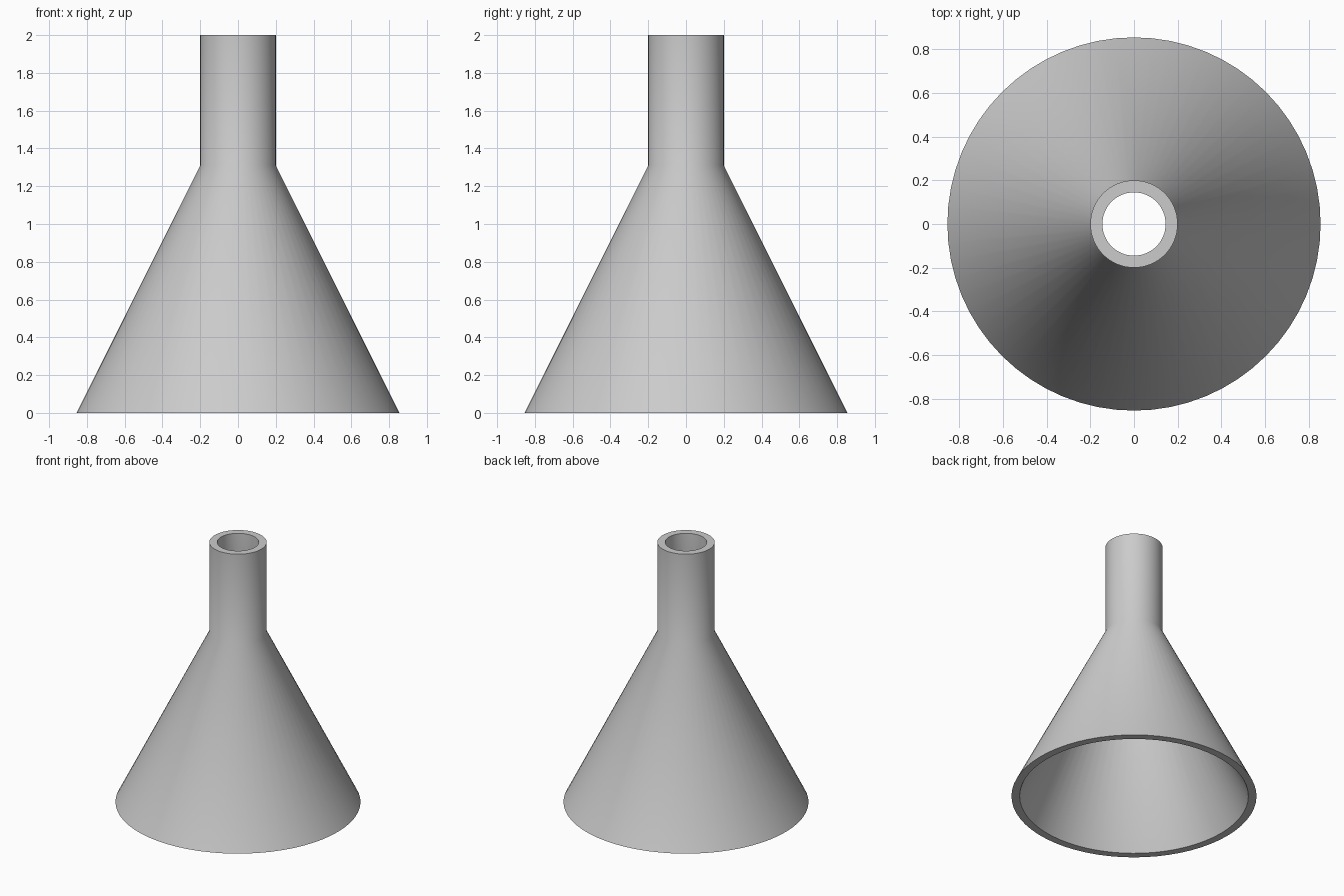
import bpy
import bmesh
from math import cos, sin, tau, radians

cube = bpy.data.objects.get("Cube")
if cube:
    bpy.data.objects.remove(cube, do_unlink=True)

SEGMENTS = 64

# Plain grey material
grey = bpy.data.materials.new("light_grey")
grey.use_nodes = True
colour = (0.6, 0.6, 0.6, 1)
grey.diffuse_color = colour
grey.node_tree.nodes["Principled BSDF"].inputs["Base Color"].default_value = colour


def lathe(name, profile, material):
    """Revolve a closed (radius, height) profile about the z axis."""
    bm = bmesh.new()
    rings = []
    for i in range(SEGMENTS):
        a = tau * i / SEGMENTS
        rings.append([bm.verts.new((r * cos(a), r * sin(a), z)) for r, z in profile])
    for i, ring in enumerate(rings):
        after = rings[(i + 1) % SEGMENTS]
        for j in range(len(profile)):
            k = (j + 1) % len(profile)
            bm.faces.new((ring[j], after[j], after[k], ring[k]))
    bmesh.ops.recalc_face_normals(bm, faces=bm.faces)
    mesh = bpy.data.meshes.new(name)
    bm.to_mesh(mesh)
    bm.free()
    mesh.materials.append(material)
    obj = bpy.data.objects.new(name, mesh)
    bpy.context.collection.objects.link(obj)
    return obj


# Hollow funnel: outer wall upwards, then inner wall back down
funnel = lathe("funnel", [
    (0.855, 0), (0.2, 1.31), (0.2, 2),
    (0.145, 2), (0.145, 1.3), (0.798, 0),
], grey)

# Smooth walls with crisp rims and a soft neck
bpy.ops.object.select_all(action="DESELECT")
funnel.select_set(True)
bpy.context.view_layer.objects.active = funnel
bpy.ops.object.shade_smooth_by_angle(angle=radians(30))
